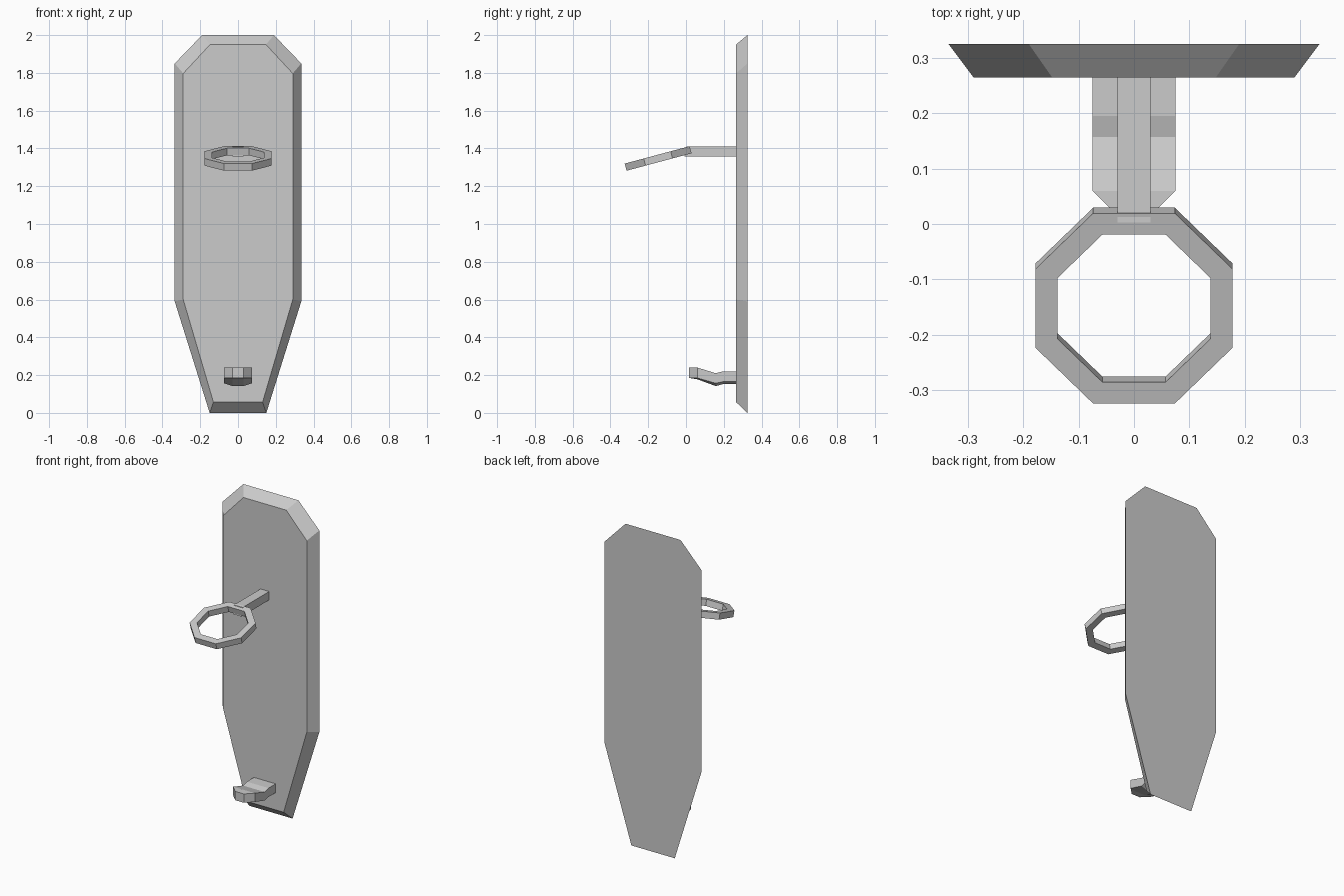
import bpy, bmesh, math
from mathutils import Matrix, Vector

if "Cube" in bpy.data.objects:
    bpy.data.objects.remove(bpy.data.objects["Cube"])


def loft(name, sections, closed=False, strip_caps=False, matrix=None):
    """Join equal-sized point loops with quads, then cap the ends or close the chain."""
    bm = bmesh.new()
    rings = [[bm.verts.new(p) for p in s] for s in sections]
    n = len(rings[0])
    pairs = list(zip(rings, rings[1:]))
    if closed:
        pairs.append((rings[-1], rings[0]))
    for a, b in pairs:
        for i in range(n):
            j = (i + 1) % n
            bm.faces.new((a[i], a[j], b[j], b[i]))
    if not closed:
        for r in (rings[0], rings[-1]):
            if strip_caps:
                for i in range(n // 2 - 1):
                    bm.faces.new((r[i], r[i + 1], r[n - 2 - i], r[n - 1 - i]))
            else:
                bm.faces.new(r)
    bmesh.ops.remove_doubles(bm, verts=bm.verts[:], dist=0.0005)
    bmesh.ops.recalc_face_normals(bm, faces=bm.faces[:])
    if matrix:
        bm.transform(matrix)
    me = bpy.data.meshes.new(name)
    bm.to_mesh(me)
    bm.free()
    ob = bpy.data.objects.new(name, me)
    bpy.context.collection.objects.link(ob)
    return ob


def mirrored(half, y):
    """Outline in the xz plane from its right half."""
    return [(x, y, z) for x, z in half] + [(-x, y, z) for x, z in reversed(half)]


# Back board with bevelled front rim
loft("back_board", [
    mirrored([(0.15, 0), (0.335, 0.59), (0.335, 1.85), (0.19, 2.0)], 0.325),
    mirrored([(0.13, 0.057), (0.29, 0.60), (0.29, 1.797), (0.148, 1.95)], 0.265),
])

# Arm holding the ring
loft("ring_arm", [
    [(-0.03, 0.003, 1.41), (0.03, 0.003, 1.41), (0.03, -0.008, 1.357), (-0.03, -0.008, 1.357)],
    [(-0.03, 0.27, 1.41), (0.03, 0.27, 1.41), (0.03, 0.27, 1.357), (-0.03, 0.27, 1.357)],
])

# Tilted octagonal ring
outer, inner, half_h = 0.178, 0.138, 0.0195
sections = []
for k in range(8):
    a = math.radians(22.5 + 45 * k)
    d = Vector((math.cos(a), math.sin(a), 0)) / math.cos(math.radians(22.5))
    up = Vector((0, 0, half_h))
    sections.append([d * outer + up, d * inner + up, d * inner - up, d * outer - up])
tilt = Matrix.Translation((0, -0.1475, 1.347)) @ Matrix.Rotation(math.radians(15), 4, 'X')
loft("torch_ring", sections, closed=True, matrix=tilt)

# Lower cradle: (outer y, centre y, top z, bottom edge z, bottom centre z)
cols = (-0.075, -0.03, 0.03, 0.075)
sections = []
for yo, yc, top, be, bc in [
    (0.06, 0.015, 0.24, 0.185, 0.185),
    (0.06, 0.06, 0.24, 0.185, 0.178),
    (0.157, 0.157, 0.21, 0.157, 0.142),
    (0.195, 0.195, 0.22, 0.165, 0.152),
    (0.27, 0.27, 0.22, 0.165, 0.152),
]:
    ys, bs = (yo, yc, yc, yo), (be, bc, bc, be)
    upper = [(x, y, top) for x, y in zip(cols, ys)]
    lower = [(x, y, b) for x, y, b in zip(cols, ys, bs)]
    sections.append(upper + lower[::-1])
loft("lower_cradle", sections, strip_caps=True)
